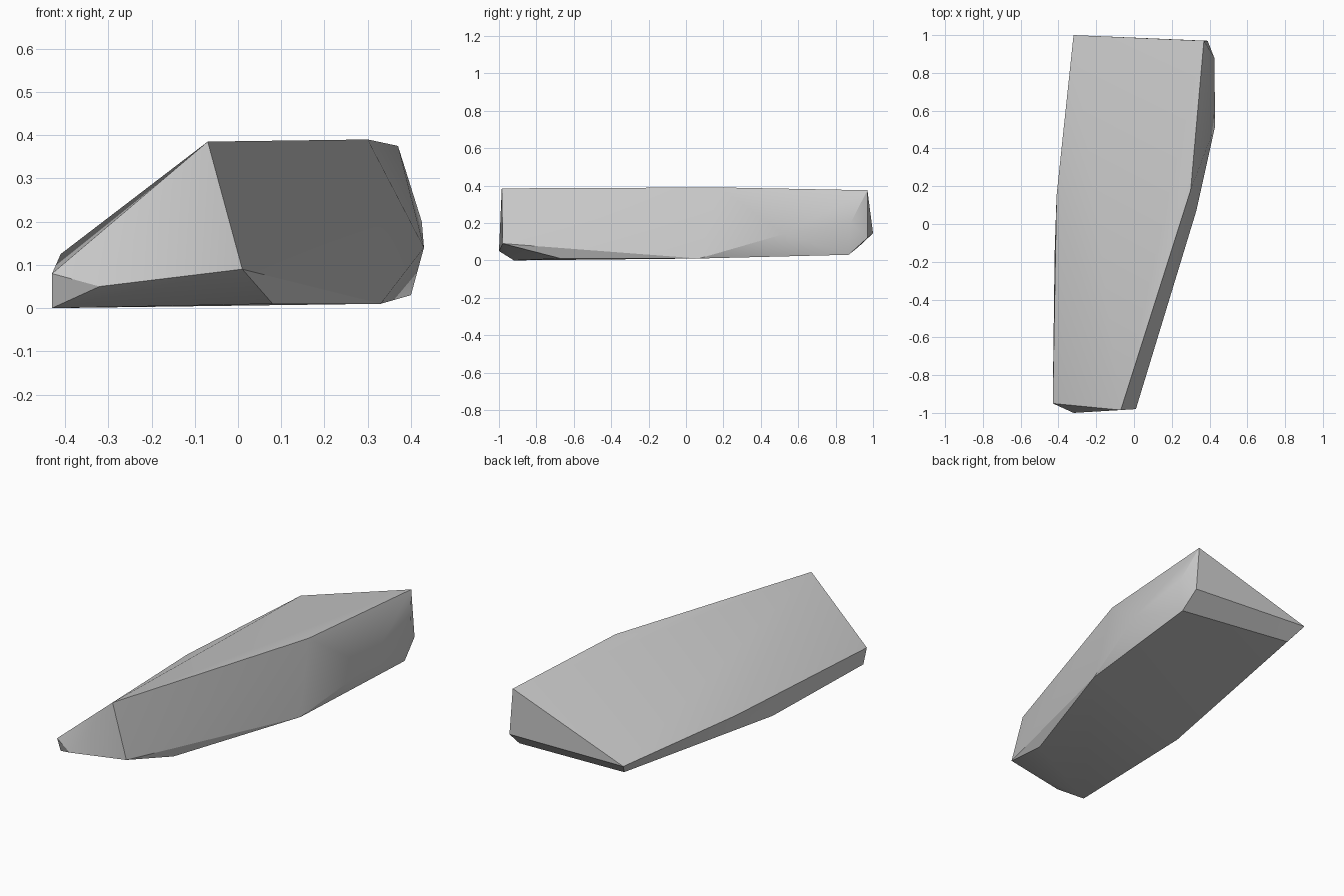
import bpy
import bmesh
import math
from mathutils import Vector

default_cube = bpy.data.objects.get("Cube")
if default_cube:
    bpy.data.objects.remove(default_cube, do_unlink=True)


def make_material(name, value):
    material = bpy.data.materials.new(name)
    material.use_nodes = True
    colour = (value, value, value, 1)
    material.diffuse_color = colour
    for node in material.node_tree.nodes:
        if node.type == "BSDF_PRINCIPLED":
            node.inputs["Base Color"].default_value = colour
    return material


def make_hull(name, corners, material):
    """Wrap a convex stone around its corner points."""
    bm = bmesh.new()
    for corner in corners:
        bm.verts.new(Vector(corner))
    result = bmesh.ops.convex_hull(bm, input=bm.verts[:])
    unused = {item for item in result["geom_interior"] + result["geom_unused"]
              if isinstance(item, bmesh.types.BMVert)}
    bmesh.ops.delete(bm, geom=list(unused), context="VERTS")
    bmesh.ops.recalc_face_normals(bm, faces=bm.faces[:])
    mesh = bpy.data.meshes.new(name)
    bm.to_mesh(mesh)
    bm.free()
    mesh.materials.append(material)
    stone = bpy.data.objects.new(name, mesh)
    bpy.context.collection.objects.link(stone)
    return stone


# Sloping top face, from the front round the left side to the back
top_rim = [(-.07, -.985, .385), (.3, .18, .39), (.37, .97, .375),
           (-.32, 1, .145), (-.41, .15, .125), (-.43, -.95, .08)]
# Bulging flank and the chipped ends
flank = [(.425, .88, .2), (.43, .52, .14), (.39, .97, .12),
         (.01, -.98, .09), (-.32, -1, .05)]
# Nearly flat underside
underside = [(.08, -.67, .01), (.33, .07, .01), (.4, .87, .03),
             (-.27, .92, .07), (-.42, -.15, .01), (-.43, -.92, 0)]

stone_grey = make_material("stone grey", .6)
rock = make_hull("rock_slab", top_rim + flank + underside, stone_grey)

# Soft shading inside each facet, crisp edges between them
bpy.ops.object.select_all(action="DESELECT")
rock.select_set(True)
bpy.context.view_layer.objects.active = rock
bpy.ops.object.shade_smooth_by_angle(angle=math.radians(30))
